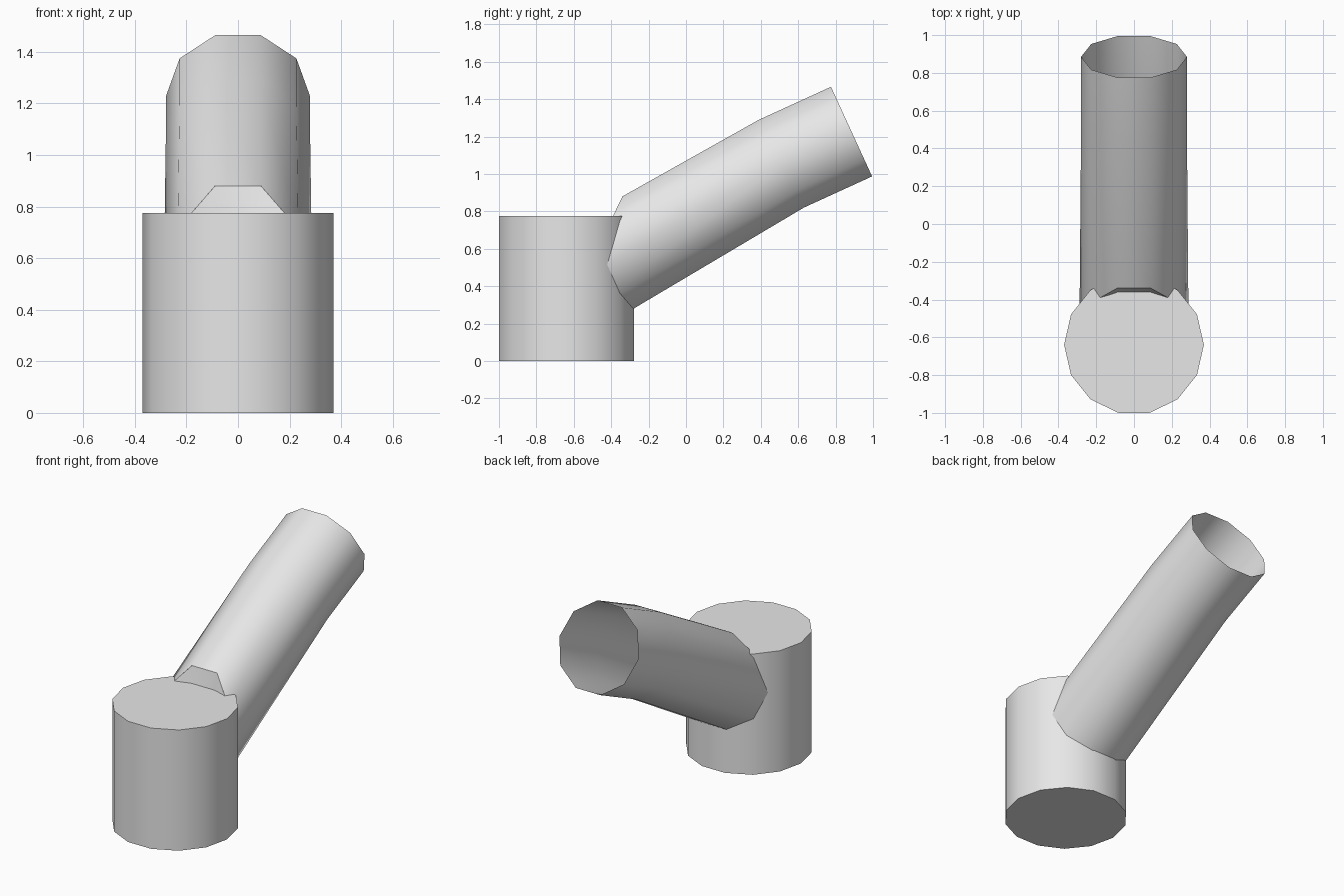
import bpy, bmesh, math

if "Cube" in bpy.data.objects:
    bpy.data.objects.remove(bpy.data.objects["Cube"])

grey = bpy.data.materials.new("light_grey")
grey.diffuse_color = (0.8, 0.8, 0.8, 1)
grey.use_nodes = True
grey.node_tree.nodes["Principled BSDF"].inputs["Base Color"].default_value = grey.diffuse_color


def finish(obj):
    obj.data.materials.append(grey)
    bpy.ops.object.select_all(action='DESELECT')
    obj.select_set(True)
    bpy.context.view_layer.objects.active = obj
    bpy.ops.object.shade_smooth_by_angle(angle=math.radians(40))


# Upright closed drum with 14 sides, a flat side to the front
bpy.ops.mesh.primitive_cylinder_add(vertices=14, radius=0.37, depth=0.776,
                                    location=(0, -0.639, 0.388),
                                    rotation=(0, 0, math.pi / 2))
drum = bpy.context.object
drum.name = "drum"
finish(drum)

# Slanted open pipe with 10 sides: a ring function for each station
SIDES = 10
W_MAX = math.sin(math.radians(72))


def ring(bm, radius, place):
    verts = []
    for i in range(SIDES):
        a = 2 * math.pi * i / SIDES
        y, z = place(math.sin(a) / W_MAX)   # -1 at the underside, 1 at the top
        verts.append(bm.verts.new((radius * math.cos(a), y, z)))
    return verts


def straight(top, bottom):
    def place(w):
        t = (w + 1) / 2
        return [b + (a - b) * t for a, b in zip(top, bottom)]
    return place


def slanted_start(w):
    y = -0.34 - 0.21 * min(1, 1 - w)
    top = 0.88 + 0.5616 * (y + 0.34)
    bottom = 0.28 + 0.593 * (y + 0.28)
    return y, bottom + (top - bottom) * (w + 1) / 2


bm = bmesh.new()
start = ring(bm, 0.289, slanted_start)
bend = ring(bm, 0.28, straight((0.39, 1.29), (0.63, 0.82)))
mouth = ring(bm, 0.28, straight((0.775, 1.466), (0.995, 0.987)))
for a, b in ((start, bend), (bend, mouth)):
    for i in range(SIDES):
        j = (i + 1) % SIDES
        bm.faces.new((a[i], a[j], b[j], b[i]))
bmesh.ops.recalc_face_normals(bm, faces=bm.faces)
mesh = bpy.data.meshes.new("pipe")
bm.to_mesh(mesh)
bm.free()
pipe = bpy.data.objects.new("pipe", mesh)
bpy.context.collection.objects.link(pipe)
finish(pipe)

# Lip folded down from the upper pipe edge into the drum, facing inwards
bm = bmesh.new()
upper = [(0.234, *slanted_start(0.618)), (0.089, *slanted_start(1)),
         (-0.089, *slanted_start(1)), (-0.234, *slanted_start(0.618))]
top = [bm.verts.new(p) for p in upper]
low = [bm.verts.new((x * 0.9, y - 0.04, z - 0.21)) for x, y, z in upper]
for i in range(3):
    f = bm.faces.new((top[i], top[i + 1], low[i + 1], low[i]))
    f.normal_update()
    if f.normal.y < 0:
        f.normal_flip()
mesh = bpy.data.meshes.new("pipe_lip")
bm.to_mesh(mesh)
bm.free()
lip = bpy.data.objects.new("pipe_lip", mesh)
bpy.context.collection.objects.link(lip)
finish(lip)
